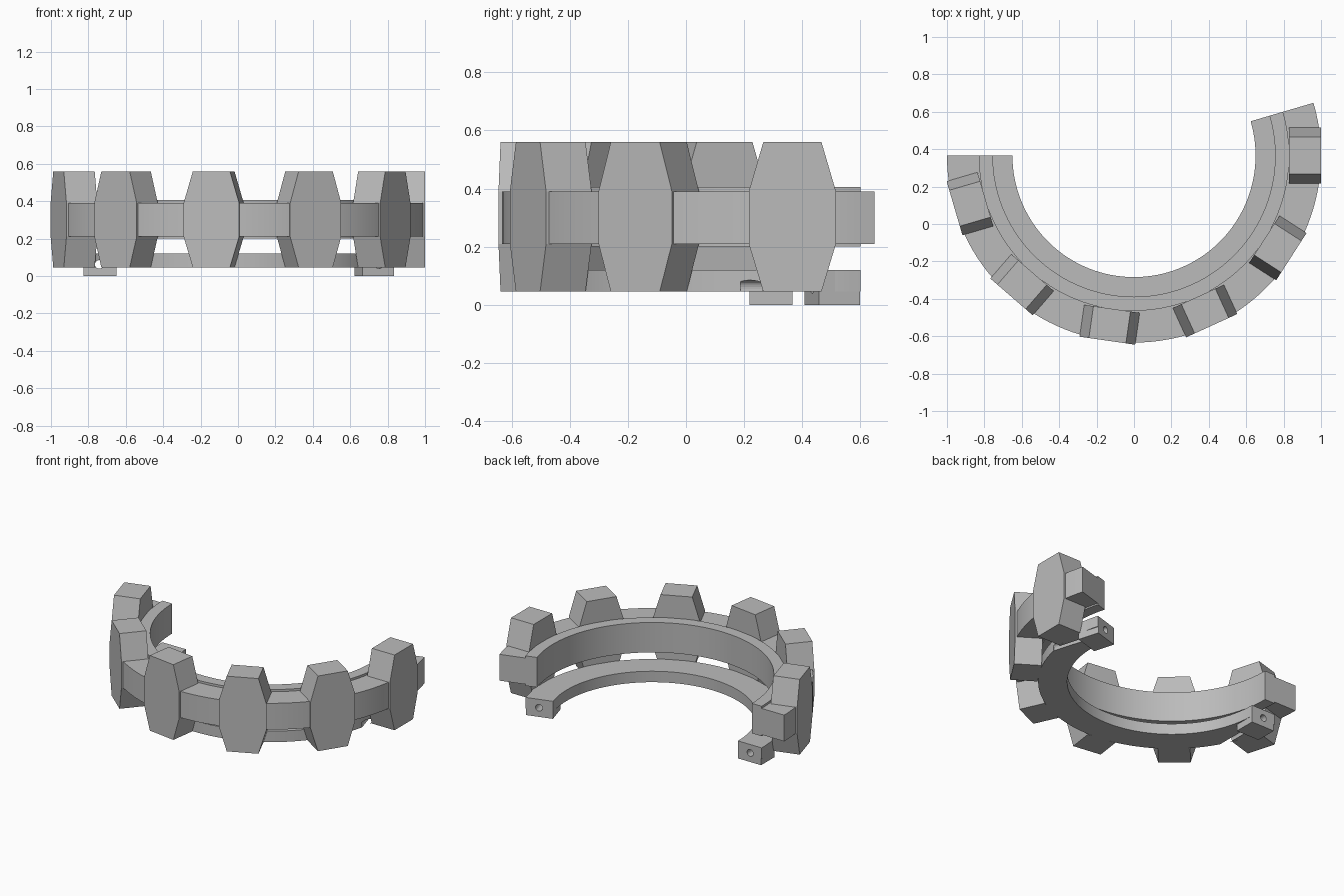
import bpy, bmesh, math
from mathutils import Matrix, Vector

cube = bpy.data.objects.get("Cube")
if cube:
    bpy.data.objects.remove(cube, do_unlink=True)

CENTRE = Vector((0, 0.366, 0))
STEP = math.tau / 11
START = math.pi
SWEEP = 6 * STEP
END = START + SWEEP

grey = bpy.data.materials.new("plain grey")
grey.use_nodes = True
grey.diffuse_color = (0.5, 0.5, 0.5, 1)
grey.node_tree.nodes["Principled BSDF"].inputs["Base Color"].default_value = (0.5, 0.5, 0.5, 1)


def finish(name, bm, smooth=False):
    bmesh.ops.recalc_face_normals(bm, faces=bm.faces)
    mesh = bpy.data.meshes.new(name)
    bm.to_mesh(mesh)
    bm.free()
    mesh.materials.append(grey)
    ob = bpy.data.objects.new(name, mesh)
    bpy.context.collection.objects.link(ob)
    if smooth:
        activate(ob)
        bpy.ops.object.shade_smooth_by_angle(angle=math.radians(30))
    return ob


def activate(ob):
    bpy.ops.object.select_all(action='DESELECT')
    ob.select_set(True)
    bpy.context.view_layer.objects.active = ob


def place(angle):
    """Local x points outward, local y runs along the ring."""
    return Matrix.Translation(CENTRE) @ Matrix.Rotation(angle, 4, 'Z')


def arc(name, profile):
    """Sweep a radius/height profile along the ring and cap both ends."""
    bm = bmesh.new()
    steps = 72
    rows = []
    for i in range(steps + 1):
        m = place(START + SWEEP * i / steps)
        rows.append([bm.verts.new(m @ Vector((r, 0, z))) for r, z in profile])
    n = len(profile)
    for a, b in zip(rows, rows[1:]):
        for j in range(n):
            k = (j + 1) % n
            bm.faces.new((a[j], a[k], b[k], b[j]))
    bm.faces.new(rows[0])
    bm.faces.new(rows[-1])
    return finish(name, bm, True)


def prism(name, angle, outline, inner, outer):
    """Extrude a tangent/height outline radially."""
    bm = bmesh.new()
    m = place(angle)
    face = bm.faces.new([bm.verts.new(m @ Vector((inner, t, z))) for t, z in outline])
    out = bmesh.ops.extrude_face_region(bm, geom=[face])
    moved = [v for v in out["geom"] if isinstance(v, bmesh.types.BMVert)]
    shift = m.to_3x3() @ Vector((outer - inner, 0, 0))
    bmesh.ops.translate(bm, verts=moved, vec=shift)
    return finish(name, bm)


# Upper band with its slightly taller inner rim
arc("upper_band", [(0.755, 0.2), (0.83, 0.2), (0.83, 0.21), (1.0, 0.21),
                   (1.0, 0.39), (0.83, 0.39), (0.83, 0.405), (0.755, 0.405)])

# Lower flat ring
lower_ring = arc("lower_ring", [(0.65, 0.045), (0.83, 0.045), (0.83, 0.12), (0.65, 0.12)])

# Tapered lugs around the outside
lug_outline = [(-0.1, 0.045), (0.1, 0.045), (0.15, 0.21), (0.15, 0.39),
               (0.1, 0.56), (-0.1, 0.56), (-0.15, 0.39), (-0.15, 0.21)]
for i in range(6):
    prism(f"lug_{i + 1}", START + STEP * (i + 0.5), lug_outline, 0.828, 1.0)

# Joining blocks below both ends, drilled along the ring
for side, angle, sign in (("right", START, 1), ("left", END, -1)):
    far = sign * 0.147
    block = prism(f"{side}_joining_block", angle,
                  [(0, 0), (far, 0), (far, 0.12), (0, 0.12)], 0.65, 0.825)
    bm = bmesh.new()
    m = place(angle) @ Matrix.Translation((0.742, sign * 0.17, 0.062)) @ Matrix.Rotation(math.pi / 2, 4, 'X')
    bmesh.ops.create_cone(bm, cap_ends=True, segments=20, radius1=0.023,
                          radius2=0.023, depth=0.46, matrix=m)
    drill = finish("drill_cutter", bm)
    for target in (block, lower_ring):
        cut = target.modifiers.new("bolt_hole", 'BOOLEAN')
        cut.operation = 'DIFFERENCE'
        cut.solver = 'EXACT'
        cut.object = drill
        activate(target)
        bpy.ops.object.modifier_apply(modifier=cut.name)
    bpy.data.objects.remove(drill, do_unlink=True)
